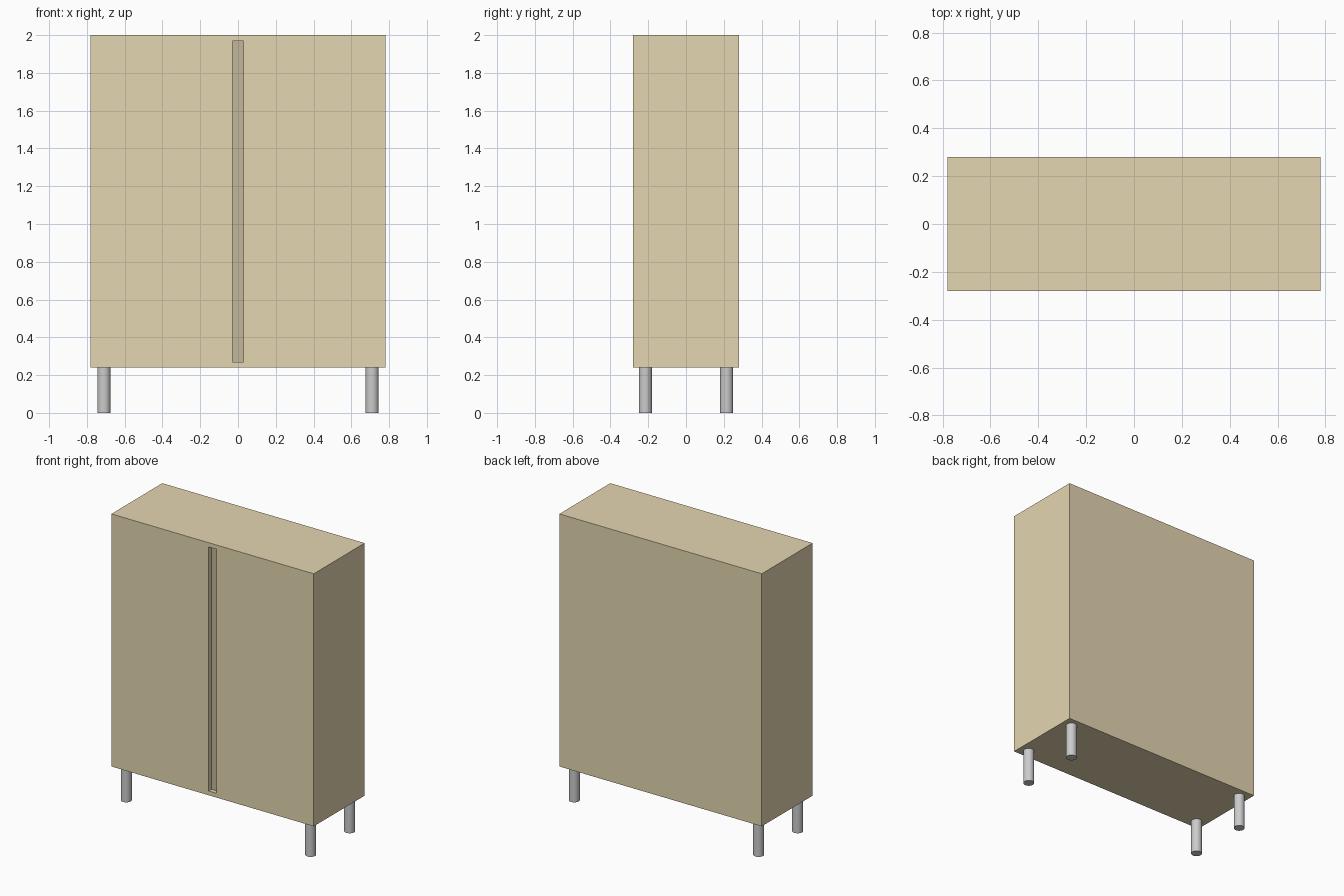
import bpy, bmesh

if "Cube" in bpy.data.objects:
    bpy.data.objects.remove(bpy.data.objects["Cube"])

W, D, Z0, Z1 = 0.78, 0.28, 0.24, 2.0      # half width, half depth, bottom, top
SLOT_W, SLOT_Z0, SLOT_Z1, SLOT_DEPTH = 0.03, 0.27, 1.97, 0.03


def material(name, color):
    mat = bpy.data.materials.new(name)
    mat.diffuse_color = color
    mat.use_nodes = True
    mat.node_tree.nodes["Principled BSDF"].inputs["Base Color"].default_value = mat.diffuse_color
    return mat


def shape_face(face, x, y, z0, z1):
    """Move a front-facing quad to the given half width, depth and heights."""
    mid = face.calc_center_median().z
    for v in face.verts:
        v.co = (x if v.co.x > 0 else -x, y, z1 if v.co.z > mid else z0)


# Cabinet body with a recessed vertical handle slot in the front
bm = bmesh.new()
bmesh.ops.create_cube(bm, size=2)
for v in bm.verts:
    v.co = (v.co.x * W, v.co.y * D, Z1 if v.co.z > 0 else Z0)
bm.normal_update()
front = min(bm.faces, key=lambda f: f.calc_center_median().y)
for depth in (0, SLOT_DEPTH):
    bmesh.ops.inset_individual(bm, faces=[front], thickness=0.005)
    shape_face(front, SLOT_W, -D + depth, SLOT_Z0, SLOT_Z1)
front.material_index = 1
bm.normal_update()
mesh = bpy.data.meshes.new("cabinet_body")
bm.to_mesh(mesh)
bm.free()
mesh.materials.append(material("wood", (0.78, 0.67, 0.44, 1)))
mesh.materials.append(material("slot_shadow_wood", (0.55, 0.47, 0.32, 1)))
bpy.context.collection.objects.link(bpy.data.objects.new("cabinet_body", mesh))

# Four round metal legs
for side, x in (("left", -0.71), ("right", 0.71)):
    for end, y in (("front", -0.215), ("back", 0.215)):
        bpy.ops.mesh.primitive_cylinder_add(vertices=32, radius=0.035, depth=Z0,
                                            location=(x, y, Z0 / 2))
        bpy.context.object.name = f"{end}_{side}_leg"
        bpy.ops.object.shade_smooth_by_angle()
